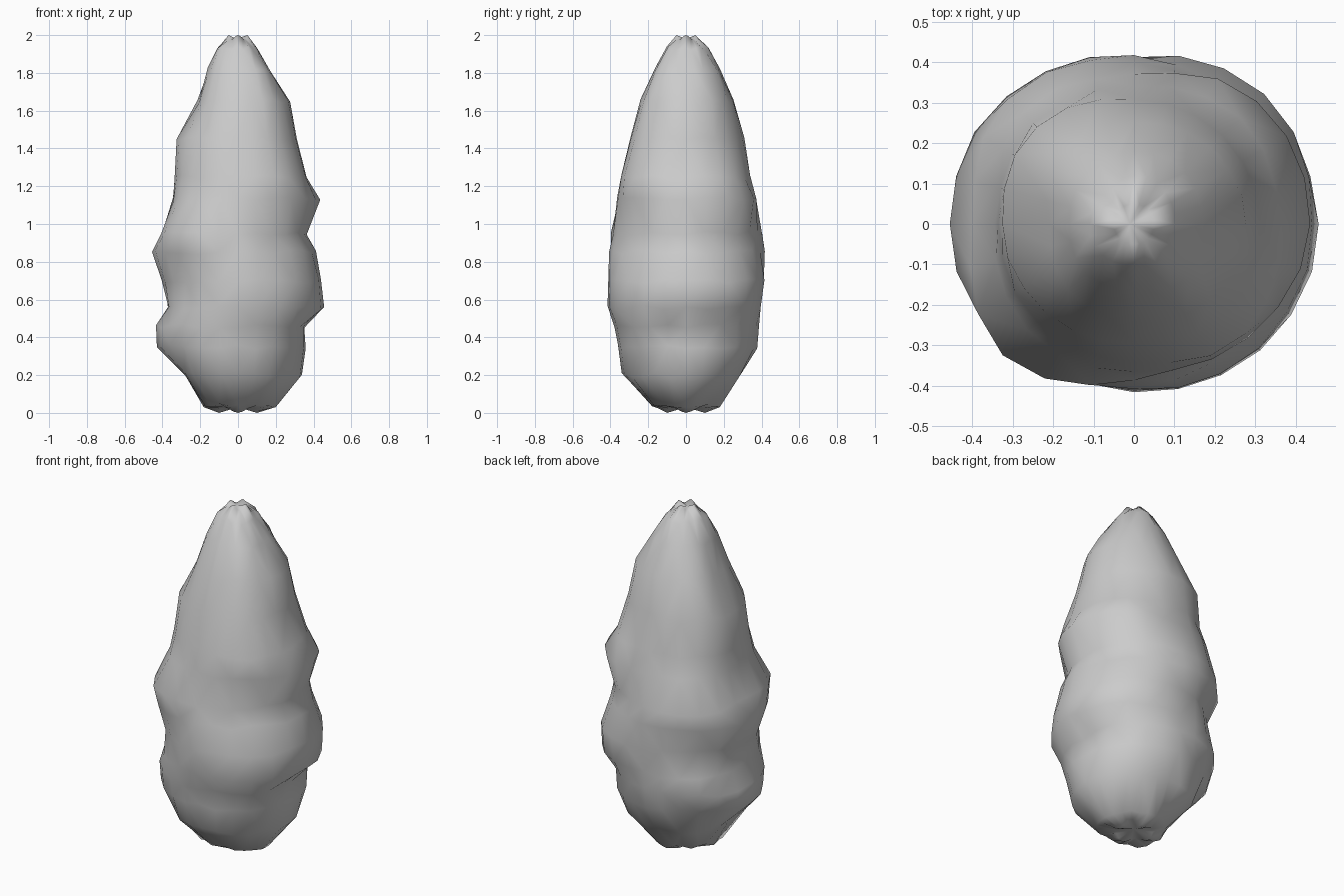
import bpy, bmesh, math, random

if "Cube" in bpy.data.objects:
    bpy.data.objects.remove(bpy.data.objects["Cube"])

random.seed(4)
SEG = 24

# Heights of the rings, and the radius at each height for eight compass directions
heights = [.04, .2, .35, .46, .56, .7, .85, .95, 1.13, 1.25, 1.45, 1.65, 1.82, 1.93]
profiles = [
    [.20, .34, .36, .35, .455, .44, .41, .365, .435, .36, .31, .275, .17, .10],   # right
    [.17, .31, .37, .38, .44, .455, .40, .385, .43, .37, .31, .265, .18, .11],    # back right
    [.18, .29, .375, .385, .395, .41, .415, .40, .37, .34, .31, .25, .18, .12],   # back
    [.16, .32, .38, .425, .41, .385, .445, .44, .385, .35, .34, .25, .17, .10],   # back left
    [.18, .28, .43, .43, .37, .40, .455, .40, .345, .335, .325, .21, .16, .11],   # left
    [.20, .34, .40, .41, .40, .39, .43, .455, .37, .34, .31, .23, .17, .11],      # front left
    [.18, .34, .36, .375, .415, .41, .405, .385, .365, .34, .295, .24, .16, .10],  # front
    [.20, .33, .36, .39, .44, .435, .39, .36, .395, .385, .32, .265, .19, .11],   # front right
]


def radius(row, s):
    """Smooth periodic blend between the direction profiles."""
    u = s / SEG * 8
    i = int(u)
    t = u - i
    a, b, c, d = (profiles[(i + k) % 8][row] for k in (-1, 0, 1, 2))
    return b + .5 * t * (c - a + t * (2*a - 5*b + 4*c - d + t * (3*(b - c) + d - a)))


bm = bmesh.new()


def ring(rad, z):
    out = []
    for s in range(SEG):
        a = 2 * math.pi * s / SEG
        r = rad(s)
        out.append(bm.verts.new((r * math.cos(a), r * math.sin(a), z(s))))
    return out


# Ragged foot, lumpy body, slightly ragged crown
rings = [ring(lambda s: .10, lambda s: .015 - .015 * math.cos(s * math.pi / 3))]
for row, h in enumerate(heights):
    rings.append(ring(lambda s: radius(row, s) * random.uniform(.995, 1.01),
                      lambda s: h + random.uniform(-.012, .012)))
rings.append(ring(lambda s: .05, lambda s: 1.988 + .012 * math.cos(s * math.pi / 3)))

for lo, hi in zip(rings, rings[1:]):
    for s in range(SEG):
        n = (s + 1) % SEG
        bm.faces.new((lo[s], lo[n], hi[n], hi[s]))

# Dimpled ends
bottom = bm.verts.new((0, 0, .03))
top = bm.verts.new((-.01, 0, 1.98))
for s in range(SEG):
    n = (s + 1) % SEG
    bm.faces.new((rings[0][n], rings[0][s], bottom))
    bm.faces.new((rings[-1][s], rings[-1][n], top))

bmesh.ops.triangulate(bm, faces=bm.faces[:])
bmesh.ops.recalc_face_normals(bm, faces=bm.faces[:])
mesh = bpy.data.meshes.new("lumpy_body")
bm.to_mesh(mesh)
bm.free()
body = bpy.data.objects.new("lumpy_body", mesh)
bpy.context.collection.objects.link(body)
bpy.context.view_layer.objects.active = body
body.select_set(True)
bpy.ops.object.shade_smooth_by_angle(angle=math.radians(75))
